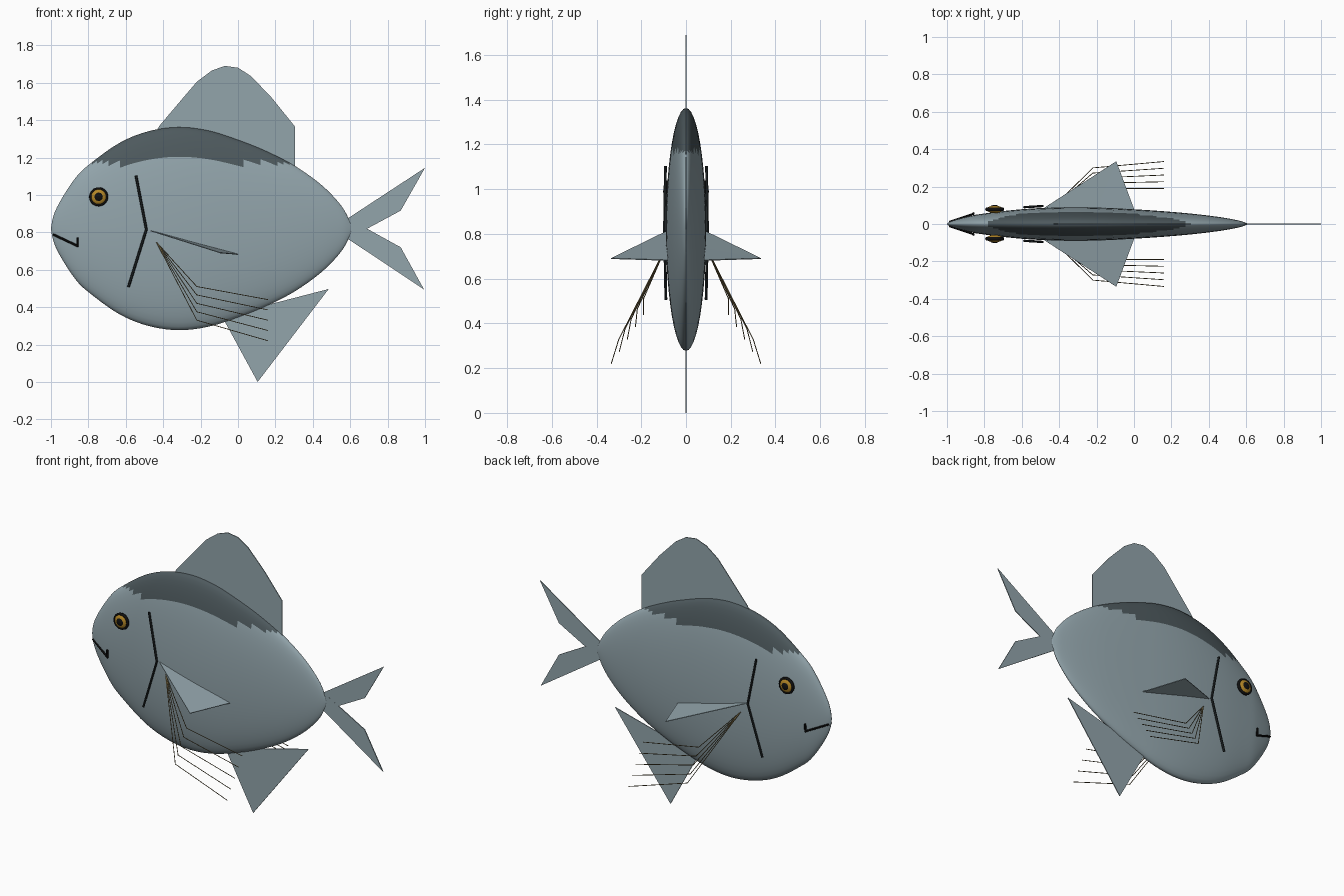
import bpy, bmesh, math
from mathutils import Vector

cube = bpy.data.objects.get("Cube")
if cube:
    bpy.data.objects.remove(cube, do_unlink=True)


def material(name, rgb):
    m = bpy.data.materials.new(name)
    m.use_nodes = True
    m.diffuse_color = (*rgb, 1)
    m.node_tree.nodes["Principled BSDF"].inputs["Base Color"].default_value = (*rgb, 1)
    return m


SCALE = material("grey_blue", (0.29, 0.375, 0.41))
BACK = material("dark_slate", (0.075, 0.10, 0.11))
BLACK = material("black", (0.005, 0.005, 0.005))
GILL = material("charcoal", (0.015, 0.02, 0.022))
GOLD = material("gold", (0.45, 0.24, 0.02))
RAY = material("ray_brown", (0.16, 0.12, 0.05))
MID = 0.82       # height of the body axis
FLAT = 0.166     # body width compared with its height


def finish(name, bm, mats, smooth=False):
    bmesh.ops.recalc_face_normals(bm, faces=bm.faces)
    mesh = bpy.data.meshes.new(name)
    bm.to_mesh(mesh)
    bm.free()
    for m in mats:
        mesh.materials.append(m)
    for p in mesh.polygons:
        p.use_smooth = smooth
    obj = bpy.data.objects.new(name, mesh)
    bpy.context.collection.objects.link(obj)
    return obj


def catmull(p, steps):
    p = [Vector(q) for q in p]
    p = [Vector((p[0].x, -p[1].y))] + p + [Vector((p[-1].x, -p[-2].y))]
    out = []
    for a, b, c, d in zip(p, p[1:], p[2:], p[3:]):
        for i in range(steps):
            t = i / steps
            out.append(0.5 * (2 * b + (c - a) * t + (2 * a - 5 * b + 4 * c - d) * t ** 2
                              + (3 * b - a - 3 * c + d) * t ** 3))
    return out + [p[-2]]


# Body: flattened rings along a half-height profile, dark along the back
profile = [(-1, 0), (-.97, .11), (-.87, .27), (-.78, .355), (-.63, .46), (-.48, .52),
           (-.32, .543), (-.16, .525), (0, .475), (.15, .415), (.305, .335),
           (.45, .23), (.55, .125), (.595, .045), (.608, 0)]
SIDES = 48
bm = bmesh.new()
stations = catmull(profile, 5)
rings = []
for x, h in stations[1:-1]:
    ring = []
    for i in range(SIDES):
        a = math.tau * i / SIDES
        ring.append(bm.verts.new((x, h * FLAT * math.cos(a), MID + h * math.sin(a))))
    rings.append(ring)
for r, s in zip(rings, rings[1:]):
    for i in range(SIDES):
        j = (i + 1) % SIDES
        bm.faces.new((r[i], r[j], s[j], s[i]))
for ring, end in ((rings[0], stations[0]), (rings[-1], stations[-1])):
    tip = bm.verts.new((end.x, 0, MID))
    for i in range(SIDES):
        bm.faces.new((tip, ring[i], ring[(i + 1) % SIDES]))
for f in bm.faces:
    c = f.calc_center_median()
    steep = (c.z - MID) > abs(c.y) / FLAT
    f.material_index = int(steep and c.z > 1.17)
finish("body", bm, (SCALE, BACK), True)


# Flat fins on the centre plane
def plate(name, outline, thick=0.005):
    bm = bmesh.new()
    face = bm.faces.new([bm.verts.new((x, -thick / 2, z)) for x, z in outline])
    ext = bmesh.ops.extrude_face_region(bm, geom=[face])
    moved = [v for v in ext["geom"] if isinstance(v, bmesh.types.BMVert)]
    bmesh.ops.translate(bm, verts=moved, vec=(0, thick, 0))
    bmesh.ops.triangulate(bm, faces=[f for f in bm.faces if len(f.verts) > 4])
    return finish(name, bm, [SCALE])


plate("dorsal_fin", [(-.46, 1.3), (-.42, 1.37), (-.28, 1.535), (-.22, 1.605), (-.14, 1.665),
                     (-.07, 1.69), (0, 1.68), (.07, 1.635), (.18, 1.52), (.305, 1.365),
                     (.305, 1.1)])
plate("anal_fin", [(-.08, .34), (.105, 0), (.485, .497), (.13, .405), (.02, .45)])
plate("tail_upper_lobe", [(.58, .87), (1, 1.145), (.87, .916), (.58, .76)])
plate("tail_lower_lobe", [(.58, .88), (.87, .72), (.995, .494), (.58, .77)], 0.006)


# Thin tubes along straight paths
def tube(name, points, radius, mat, sides=6):
    bm = bmesh.new()
    points = [Vector(p) for p in points]
    for a, b in zip(points, points[1:]):
        d = b - a
        matrix = d.to_track_quat("Z", "Y").to_matrix().to_4x4()
        matrix.translation = (a + b) / 2
        bmesh.ops.create_cone(bm, cap_ends=True, segments=sides, radius1=radius,
                              radius2=radius, depth=d.length + radius, matrix=matrix)
    return finish(name, bm, [mat])


def disc(name, centre, size, mat):
    bm = bmesh.new()
    bmesh.ops.create_uvsphere(bm, u_segments=24, v_segments=12, radius=1)
    bmesh.ops.scale(bm, verts=bm.verts, vec=size)
    bmesh.ops.translate(bm, verts=bm.verts, vec=centre)
    return finish(name, bm, [mat], True)


for s, side in ((-1, "near"), (1, "far")):
    # Eye: black rim, gold iris, black pupil
    bm = bmesh.new()
    n, k = 28, 8
    grid = []
    for i in range(n):
        a = math.tau * i / n
        row = []
        for j in range(k):
            b = math.tau * j / k
            r = 0.044 + 0.007 * math.cos(b)
            row.append(bm.verts.new((-.745 + r * math.cos(a), s * (.079 + .010 * math.sin(b)),
                                     .99 + r * math.sin(a))))
        grid.append(row)
    for i in range(n):
        for j in range(k):
            p, q, t = grid[i], grid[(i + 1) % n], (j + 1) % k
            bm.faces.new((p[j], q[j], q[t], p[t]))
    finish("eye_rim_" + side, bm, [BLACK], True)
    disc("iris_" + side, (-.745, s * .078, .99), (.044, .02, .044), GOLD)
    disc("pupil_" + side, (-.745, s * .088, .99), (.026, .014, .026), BLACK)

    # Mouth and gill lines
    tube("mouth_" + side, [(-.985, s * .012, .787), (-.857, s * .055, .727),
                           (-.857, s * .057, .77)], .006, BLACK)
    tube("gill_line_" + side, [(-.545, s * .092, 1.1), (-.49, s * .096, .815),
                               (-.585, s * .09, .51)], .007, GILL)

    # Pectoral fin: slightly creased triangle
    bm = bmesh.new()
    root, crease, tip, rear = [bm.verts.new((x, s * y, z)) for x, y, z in
                               ((-.49, .08, .815), (-.2, .085, .735),
                                (-.095, .335, .69), (0, .08, .682))]
    bm.faces.new((root, crease, tip))
    bm.faces.new((crease, rear, tip))
    fin = finish("pectoral_fin_" + side, bm, [SCALE])
    mod = fin.modifiers.new("thickness", "SOLIDIFY")
    mod.thickness = .004
    mod.offset = 0

    # Five trailing rays with an elbow
    for i in range(5):
        tube(f"fin_ray_{side}_{i + 1}",
             [(-.435, s * .088, .745), (-.22, s * (.19 + .0275 * i), .51 - .045 * i),
              (.16, s * (.19 + .036 * i), .44 - .055 * i)], .0022, RAY, 5)
